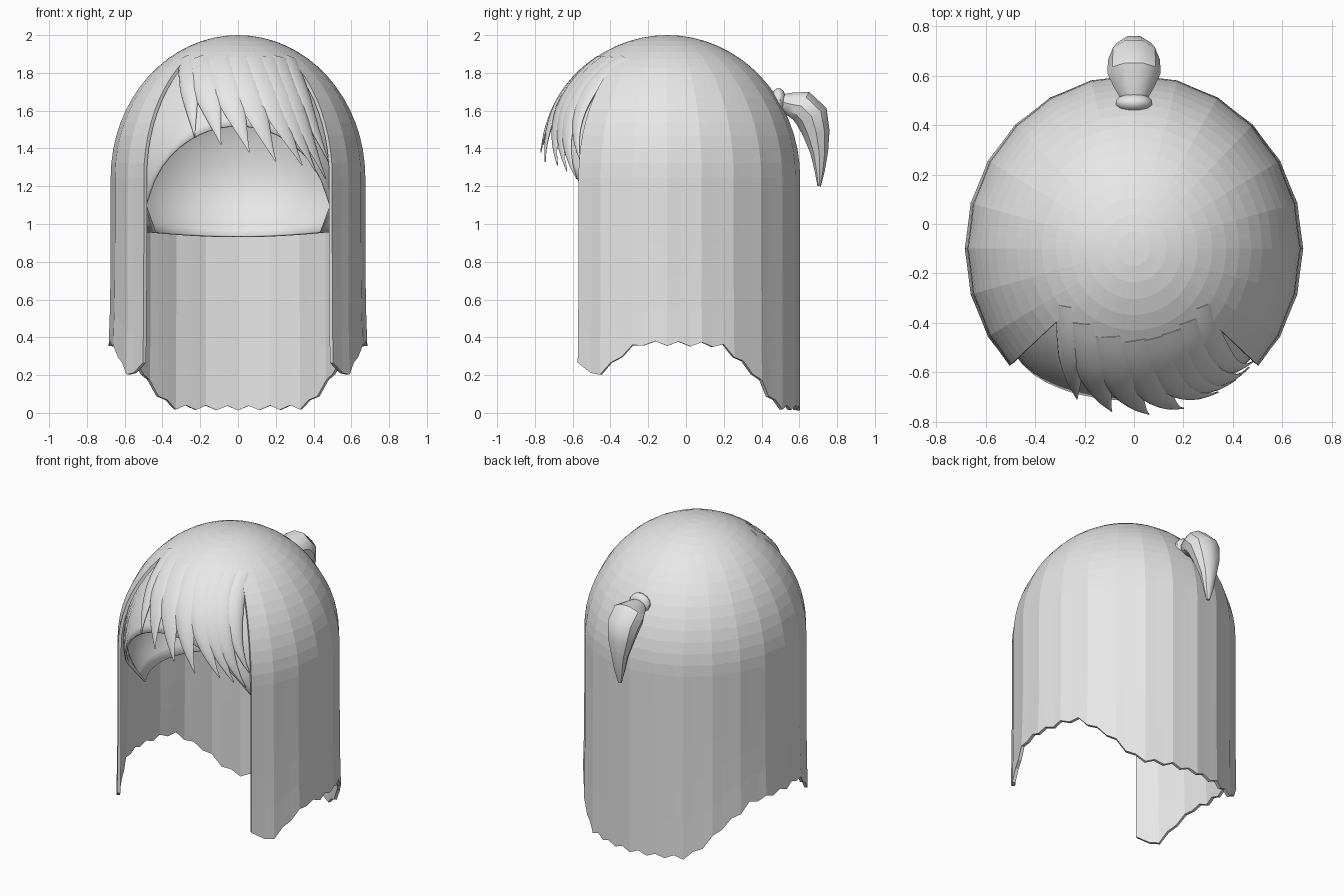
import bpy, bmesh, math
from mathutils import Vector

cube = bpy.data.objects.get("Cube")
if cube:
    bpy.data.objects.remove(cube)

mat = bpy.data.materials.new("light grey hair")
mat.use_nodes = True
GREY = (0.8, 0.8, 0.8, 1)
mat.diffuse_color = GREY
mat.node_tree.nodes["Principled BSDF"].inputs["Base Color"].default_value = GREY

# Head ellipsoid shared by all parts
CY, CZ, RX, RY, RZ = -0.1, 1.25, 0.67, 0.7, 0.75
COLS = 72


def make_object(name, bm, smooth=None):
    bmesh.ops.recalc_face_normals(bm, faces=bm.faces)
    mesh = bpy.data.meshes.new(name)
    bm.to_mesh(mesh)
    bm.free()
    mesh.materials.append(mat)
    obj = bpy.data.objects.new(name, mesh)
    bpy.context.collection.objects.link(obj)
    if smooth:
        bpy.ops.object.select_all(action="DESELECT")
        obj.select_set(True)
        bpy.context.view_layer.objects.active = obj
        bpy.ops.object.shade_smooth_by_angle(angle=math.radians(smooth))
    return obj


def thicken(obj, amount):
    mod = obj.modifiers.new("thickness", "SOLIDIFY")
    mod.thickness = amount
    mod.offset = -1


def interpolate(points, v):
    for (a, p), (b, q) in zip(points, points[1:]):
        if v <= b:
            return p + (q - p) * (v - a) / (b - a)
    return points[-1][1]


def surface_of_columns(columns, top, keep):
    """Skin vertical columns of points, closed at a top point."""
    bm = bmesh.new()
    pole = bm.verts.new(top)
    grid = [[bm.verts.new(p) for p in col] for col in columns]
    n = len(grid)
    for i in range(n):
        a, b = grid[i], grid[(i + 1) % n]
        bm.faces.new((pole, a[0], b[0]))
        for j in range(len(a) - 1):
            if keep(i, j):
                bm.faces.new((a[j], a[j + 1], b[j + 1], b[j]))
    bmesh.ops.delete(bm, geom=[v for v in bm.verts if not v.link_faces], context="VERTS")
    return bm


# Outer hair: dome plus hanging curtain with a ragged hem, angle 0 is the back
HEM = [(0, 0.025), (32, 0.03), (40, 0.1), (48, 0.2), (57, 0.28), (66, 0.36), (102, 0.37),
       (111, 0.3), (118, 0.22), (125, 0.2), (129, 0.21), (133, 0.3), (180, 0.3)]
DOME_ROWS, WALL_ROWS, CUT_ROW = 16, 5, 6
OPENING = 132


def column_angle(i):
    # shift the columns near the face so that one lands on each curtain edge
    a = -180 + 360 * i / COLS
    return math.copysign(OPENING, a) if abs(abs(a) - OPENING) < 2.5 else a


columns = []
for i in range(COLS):
    deg = column_angle(i)
    a = math.radians(deg)
    tooth = 0.012 if i % 2 else -0.012
    hem = interpolate(HEM, abs(deg)) + tooth
    ripple = 0.006 * math.cos(24 * a)
    col = []
    for j in range(1, DOME_ROWS + 1):
        phi = math.pi / 2 * j / DOME_ROWS
        r = math.sin(phi) * (1 + ripple * j / DOME_ROWS)
        col.append((RX * r * math.sin(a), CY + RY * r * math.cos(a), CZ + RZ * math.cos(phi)))
    for j in range(1, WALL_ROWS + 1):
        t = j / WALL_ROWS
        r = 1 + ripple + 0.016 * t ** 4 * math.sin(a) ** 2
        col.append((RX * r * math.sin(a), CY + RY * r * math.cos(a), CZ + (hem - CZ) * t))
    columns.append(col)


def outside_face(i, j):
    mid = (column_angle(i) + (column_angle(i + 1) if i + 1 < COLS else 180)) / 2
    return abs(mid) < OPENING or j < CUT_ROW - 1


hair = make_object("outer_hair", surface_of_columns(columns, (0, CY, CZ + RZ), outside_face))
thicken(hair, 0.02)

# Inner cap: tucks in below the ears, with an arched edge over the forehead
CAP, LOW = 0.95, 0.5
ARCH_Z, ARCH_R = 1.03, 0.49


def cap_radius(z):
    h = RZ * CAP if z > CZ else LOW
    return CAP * math.sqrt(max(0, 1 - ((z - CZ) / h) ** 2))


def cap_edge(a):
    rim = 0.93 + 0.03 * math.sin(a) ** 2
    if math.cos(a) > -0.55:
        return rim
    z = 1.3
    for _ in range(40):
        x = RX * cap_radius(z) * abs(math.sin(a))
        z = (z + ARCH_Z + math.sqrt(max(0, ARCH_R ** 2 - x * x))) / 2
    return z if z > ARCH_Z + 0.01 else rim


columns = []
for i in range(COLS):
    a = 2 * math.pi * i / COLS
    edge = cap_edge(a)
    end = math.acos((edge - CZ) / (RZ * CAP if edge > CZ else LOW))
    col = []
    for j in range(1, 19):
        phi = end * j / 18
        h = RZ * CAP if phi < math.pi / 2 else LOW
        r = CAP * math.sin(phi)
        col.append((RX * r * math.sin(a), CY + RY * r * math.cos(a), CZ + h * math.cos(phi)))
    columns.append(col)
cap = make_object("inner_cap", surface_of_columns(columns, (0, CY, CZ + RZ * CAP), lambda i, j: True), 20)
thicken(cap, 0.012)


def tube(rings):
    """Skin rings of (centre, side vector, up vector) and cap both ends."""
    bm = bmesh.new()
    sides = 10
    loops = []
    for c, u, v in rings:
        angles = [2 * math.pi * k / sides for k in range(sides)]
        loops.append([bm.verts.new(c + u * math.cos(t) + v * math.sin(t)) for t in angles])
    for a, b in zip(loops, loops[1:]):
        for k in range(sides):
            m = (k + 1) % sides
            bm.faces.new((a[k], a[m], b[m], b[k]))
    bm.faces.new(loops[0])
    bm.faces.new(loops[-1])
    return bm


# Fringe: tapered locks that lie on the head and sweep sideways
def on_head(x, z, k):
    d = 1 - (x / (RX * k)) ** 2 - (max(z - CZ, 0) / (RZ * k)) ** 2
    return Vector((x, CY - RY * k * math.sqrt(max(d, 0)), z))


def fringe_lock(name, root_x, tip_x, tip_z, width):
    steps = 12
    path = []
    for s in range(steps + 1):
        t = s / steps
        x = root_x + (tip_x - root_x) * (0.55 * t + 0.45 * t * t)
        z = 1.87 + (tip_z - 1.87) * (0.7 * t + 0.3 * t * t)
        path.append(on_head(x, z, 0.975))
    rings = []
    for s, p in enumerate(path):
        t = s / steps
        along = (path[min(s + 1, steps)] - path[max(s - 1, 0)]).normalized()
        normal = Vector((p.x / RX ** 2, (p.y - CY) / RY ** 2, (p.z - CZ) / RZ ** 2)).normalized()
        side = normal.cross(along).normalized()
        taper = 1 if t < 0.4 else max(0.03, 1 - ((t - 0.4) / 0.6) ** 1.3)
        rings.append((p, side * width * taper, normal * 0.022 * max(taper, 0.15)))
    make_object(name, tube(rings), 50)


LOCKS = [(-0.27, -0.23, 1.46, 0.055), (-0.2, -0.09, 1.42, 0.075), (-0.1, 0.06, 1.38, 0.08),
         (0.0, 0.2, 1.33, 0.08), (0.08, 0.34, 1.31, 0.08), (0.15, 0.41, 1.28, 0.075),
         (0.21, 0.465, 1.24, 0.07), (0.27, 0.48, 1.33, 0.06)]
for n, spec in enumerate(LOCKS):
    fringe_lock(f"fringe_lock_{n + 1}", *spec)

# Ponytail: path of y, z, half width, half depth
TAIL = [(0.5, 1.65, 0.05, 0.04), (0.55, 1.635, 0.08, 0.065), (0.61, 1.625, 0.108, 0.09),
        (0.665, 1.57, 0.105, 0.095), (0.69, 1.48, 0.085, 0.075), (0.705, 1.38, 0.055, 0.05),
        (0.708, 1.28, 0.035, 0.028), (0.705, 1.2, 0.012, 0.01)]
rings = []
for n, (y, z, w, d) in enumerate(TAIL):
    before, after = TAIL[max(n - 1, 0)], TAIL[min(n + 1, len(TAIL) - 1)]
    along = Vector((0, after[0] - before[0], after[1] - before[1])).normalized()
    rings.append((Vector((0, y, z)), Vector((w, 0, 0)), along.cross(Vector((1, 0, 0))) * d))
make_object("ponytail", tube(rings), 35)

# Hair tie
bm = bmesh.new()
bmesh.ops.create_uvsphere(bm, u_segments=14, v_segments=8, radius=1)
for v in bm.verts:
    v.co = Vector((v.co.x * 0.075, 0.49 + v.co.y * 0.04, 1.655 + v.co.z * 0.065))
make_object("hair_tie", bm, 40)
